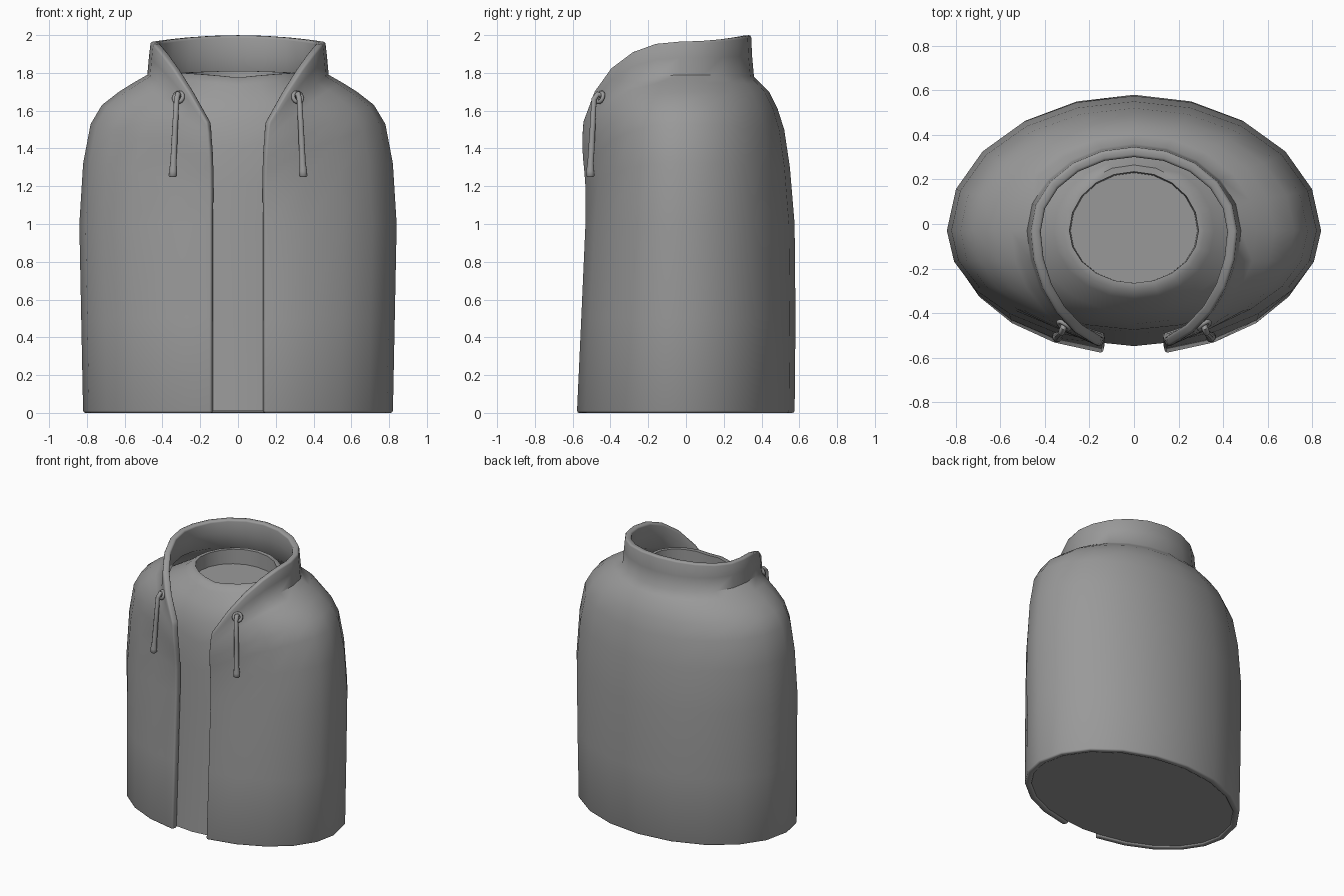
import bpy
import math
from mathutils import Vector

cube = bpy.data.objects.get("Cube")
if cube:
    bpy.data.objects.remove(cube, do_unlink=True)

grey = bpy.data.materials.new("plain_grey")
grey.use_nodes = True
grey.diffuse_color = (0.32, 0.32, 0.32, 1)
grey.node_tree.nodes["Principled BSDF"].inputs["Base Color"].default_value = grey.diffuse_color

YC = -0.03   # depth of the widest point of the body
SEGS = 5     # segments per quarter turn


def activate(obj):
    bpy.ops.object.select_all(action='DESELECT')
    obj.select_set(True)
    bpy.context.view_layer.objects.active = obj


def finish(obj, angle):
    """Apply modifiers, then shade smooth with sharp creases."""
    activate(obj)
    bpy.ops.object.convert(target='MESH')
    obj.data.materials.clear()
    obj.data.materials.append(grey)
    bpy.ops.object.shade_smooth_by_angle(angle=math.radians(angle))


def half_row(width, z_side, y_back, z_back, x_edge, y_edge, z_edge, flat=0.0):
    """Points of one row on the +x half, from front edge round to the back."""
    end = math.acos(x_edge / width)
    pts = []
    for i in range(SEGS, 0, -1):
        s = i / SEGS
        a = s * end
        y = YC + (y_edge - YC) * math.sin(a) / math.sin(end)
        y += flat * 6.75 * s * s * (1 - s)
        z = z_side + (z_edge - z_side) * s ** 2.2
        pts.append((width * math.cos(a), y, z))
    for i in range(SEGS + 1):
        a = i / SEGS * math.pi / 2
        k = math.sin(a) ** 2
        pts.append((width * math.cos(a), YC + (y_back - YC) * math.sin(a),
                    z_side + (z_back - z_side) * k))
    return pts


def loft(name, rows, closed):
    """Skin mirrored rows; closed rows also get end caps."""
    rings = []
    for row in rows:
        half = half_row(*row)
        other = [(-x, y, z) for x, y, z in reversed(half[:-1])]
        rings.append(half + (other[:-1] if closed else other))
    n = len(rings[0])
    verts = [p for ring in rings for p in ring]
    faces = []
    for r in range(len(rings) - 1):
        for c in range(n if closed else n - 1):
            d = (c + 1) % n
            faces.append((r * n + c, r * n + d, (r + 1) * n + d, (r + 1) * n + c))
    if closed:
        faces.append(tuple(reversed(range(n))))
        faces.append(tuple(range(len(verts) - n, len(verts))))
    mesh = bpy.data.meshes.new(name)
    mesh.from_pydata(verts, [], faces)
    obj = bpy.data.objects.new(name, mesh)
    bpy.context.collection.objects.link(obj)
    return obj


# Open jacket with stand-up collar: side width and height, back, front edge
jacket = loft("jacket", [
    (0.82, 0.0, 0.575, 0.0, 0.14, -0.58, 0.0),
    (0.83, 0.5, 0.58, 0.5, 0.14, -0.557, 0.5),
    (0.84, 1.0, 0.575, 1.0, 0.14, -0.535, 1.0, 0.01),
    (0.82, 1.32, 0.55, 1.3, 0.14, -0.535, 1.18, 0.03),
    (0.78, 1.53, 0.52, 1.5, 0.142, -0.543, 1.28, 0.035),
    (0.72, 1.63, 0.485, 1.61, 0.145, -0.55, 1.35, 0.03),
    (0.63, 1.70, 0.44, 1.70, 0.148, -0.553, 1.40, 0.02),
    (0.55, 1.75, 0.40, 1.74, 0.152, -0.553, 1.44, 0.01),
    (0.48, 1.79, 0.36, 1.78, 0.155, -0.552, 1.48),
    (0.472, 1.88, 0.35, 1.89, 0.16, -0.55, 1.51),
    (0.462, 1.967, 0.345, 2.0, 0.165, -0.548, 1.54),
], closed=False)
solid = jacket.modifiers.new("thickness", 'SOLIDIFY')
solid.thickness = 0.045
solid.offset = -1
bevel = jacket.modifiers.new("soft_rim", 'BEVEL')
bevel.width = 0.012
bevel.segments = 2
bevel.limit_method = 'ANGLE'
bevel.angle_limit = math.radians(70)
finish(jacket, 50)

# Inner shirt with a closed hem and a sunken neck opening
shirt = loft("shirt", [
    (0.79, 0.01, 0.545, 0.01, 0.0, -0.548, 0.01),
    (0.80, 0.5, 0.545, 0.5, 0.0, -0.52, 0.5),
    (0.80, 1.0, 0.54, 1.0, 0.0, -0.495, 1.0),
    (0.76, 1.32, 0.51, 1.3, 0.0, -0.485, 1.2),
    (0.68, 1.53, 0.46, 1.5, 0.0, -0.475, 1.4),
    (0.57, 1.64, 0.40, 1.62, 0.0, -0.45, 1.54),
    (0.45, 1.71, 0.335, 1.70, 0.0, -0.40, 1.65),
    (0.36, 1.765, 0.29, 1.765, 0.0, -0.335, 1.735),
    (0.315, 1.80, 0.265, 1.81, 0.0, -0.30, 1.775),
    (0.29, 1.80, 0.235, 1.81, 0.0, -0.265, 1.775),
    (0.285, 1.70, 0.23, 1.70, 0.0, -0.265, 1.69),
], closed=True)
finish(shirt, 50)

# Drawstrings hanging from eyelets on both lapels
for label, side in (("left", 1), ("right", -1)):
    facing = Vector((side * 0.5, -0.8, 0.35))
    bpy.ops.mesh.primitive_torus_add(
        location=(side * 0.315, -0.455, 1.67), major_radius=0.027, minor_radius=0.011,
        major_segments=16, minor_segments=8,
        rotation=facing.to_track_quat('Z', 'Y').to_euler())
    eyelet = bpy.context.object
    eyelet.name = label + "_eyelet"
    finish(eyelet, 60)

    path = [(0.30, -0.41, 1.665, 0.014), (0.318, -0.468, 1.688, 0.015),
            (0.325, -0.487, 1.66, 0.015), (0.334, -0.495, 1.50, 0.016),
            (0.342, -0.505, 1.32, 0.018), (0.344, -0.507, 1.28, 0.023),
            (0.345, -0.507, 1.255, 0.024), (0.345, -0.507, 1.248, 0.016)]
    curve = bpy.data.curves.new(label + "_drawstring", 'CURVE')
    curve.dimensions = '3D'
    curve.bevel_depth = 1.0
    curve.bevel_resolution = 2
    curve.use_fill_caps = True
    spline = curve.splines.new('POLY')
    spline.points.add(len(path) - 1)
    for point, (x, y, z, radius) in zip(spline.points, path):
        point.co = (side * x, y, z, 1)
        point.radius = radius
    cord = bpy.data.objects.new(label + "_drawstring", curve)
    bpy.context.collection.objects.link(cord)
    finish(cord, 60)
